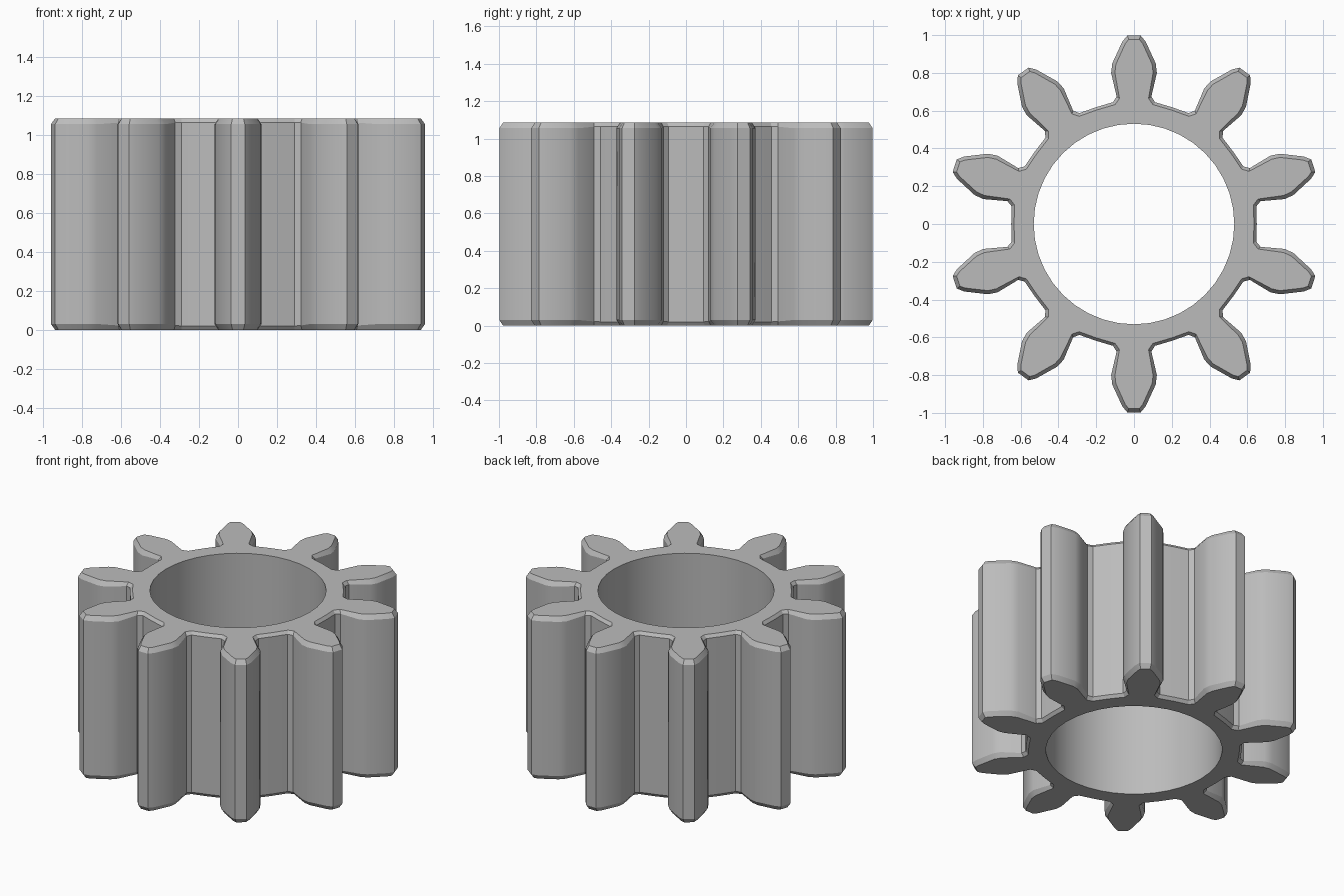
import bpy
import bmesh
from math import sin, cos, pi, atan2, hypot

cube = bpy.data.objects.get("Cube")
if cube:
    bpy.data.objects.remove(cube, do_unlink=True)

TEETH = 10
HEIGHT = 1.085
BORE = 0.531
BORE_STEPS = 4
STEP = 2 * pi / TEETH

# Half a tooth, tip to root: (sideways, radial) of the wall, then of the chamfered rim, then chamfer depth
HALF = [
    ((0.035, 0.998), (0.028, 0.978), 0.03),
    ((0.062, 0.965), (0.046, 0.955), 0.03),
    ((0.115, 0.85), (0.096, 0.845), 0.03),
    ((0.121, 0.80), (0.101, 0.80), 0.03),
    ((0.092, 0.675), (0.077, 0.665), 0.022),
    ((0.111, 0.645), (0.10, 0.632), 0.02),
]


def polar(radius, angle, z):
    return (radius * sin(angle), radius * cos(angle), z)


# Whole tooth as polar points, starting in the middle of the gap before it
tooth = [(0.65, 0.635, -STEP / 2, -STEP / 2, 0.02)]
sides = [(-1, p) for p in reversed(HALF)] + [(1, p) for p in HALF]
for side, (wall, rim, depth) in sides:
    tooth.append((hypot(*wall), hypot(*rim), side * atan2(*wall),
                  side * atan2(*rim), depth))

bm = bmesh.new()
rings = {"rim_low": [], "wall_low": [], "wall_top": [], "rim_top": []}
bores = {"low": [], "top": []}
for i in range(TEETH):
    turn = i * STEP
    for r_wall, r_rim, a_wall, a_rim, depth in tooth:
        places = {
            "rim_low": polar(r_rim, turn + a_rim, 0),
            "wall_low": polar(r_wall, turn + a_wall, depth),
            "wall_top": polar(r_wall, turn + a_wall, HEIGHT - depth),
            "rim_top": polar(r_rim, turn + a_rim, HEIGHT),
        }
        for name, co in places.items():
            rings[name].append(bm.verts.new(co))
    for k in range(BORE_STEPS):
        angle = turn + (k / BORE_STEPS - 0.5) * STEP
        bores["low"].append(bm.verts.new(polar(BORE, angle, 0)))
        bores["top"].append(bm.verts.new(polar(BORE, angle, HEIGHT)))


def skin(a, b):
    """Close the band between two rings of equal length."""
    n = len(a)
    for i in range(n):
        j = (i + 1) % n
        bm.faces.new((a[i], a[j], b[j], b[i]))


# Chamfers, tooth walls and bore
order = list(rings.values())
for lower, upper in zip(order, order[1:]):
    skin(lower, upper)
skin(bores["top"], bores["low"])

# End faces, one sector per tooth
for rim, bore in (("rim_low", "low"), ("rim_top", "top")):
    outer, inner, n = rings[rim], bores[bore], len(tooth)
    for i in range(TEETH):
        out = [outer[(i * n + k) % len(outer)] for k in range(n + 1)]
        hole = [inner[(i * BORE_STEPS + k) % len(inner)] for k in range(BORE_STEPS + 1)]
        bm.faces.new(out + hole[::-1])

bmesh.ops.recalc_face_normals(bm, faces=bm.faces[:])
mesh = bpy.data.meshes.new("pinion_gear")
bm.to_mesh(mesh)
bm.free()
gear = bpy.data.objects.new("pinion_gear", mesh)
bpy.context.collection.objects.link(gear)

# Plain grey metal
grey = bpy.data.materials.new("grey_metal")
grey.use_nodes = True
colour = (0.5, 0.5, 0.5, 1)
grey.diffuse_color = colour
grey.node_tree.nodes["Principled BSDF"].inputs["Base Color"].default_value = colour
mesh.materials.append(grey)

# Soft shading on the shallow facets, crisp edges elsewhere
bpy.context.view_layer.objects.active = gear
gear.select_set(True)
bpy.ops.object.shade_smooth_by_angle(angle=pi / 9)
